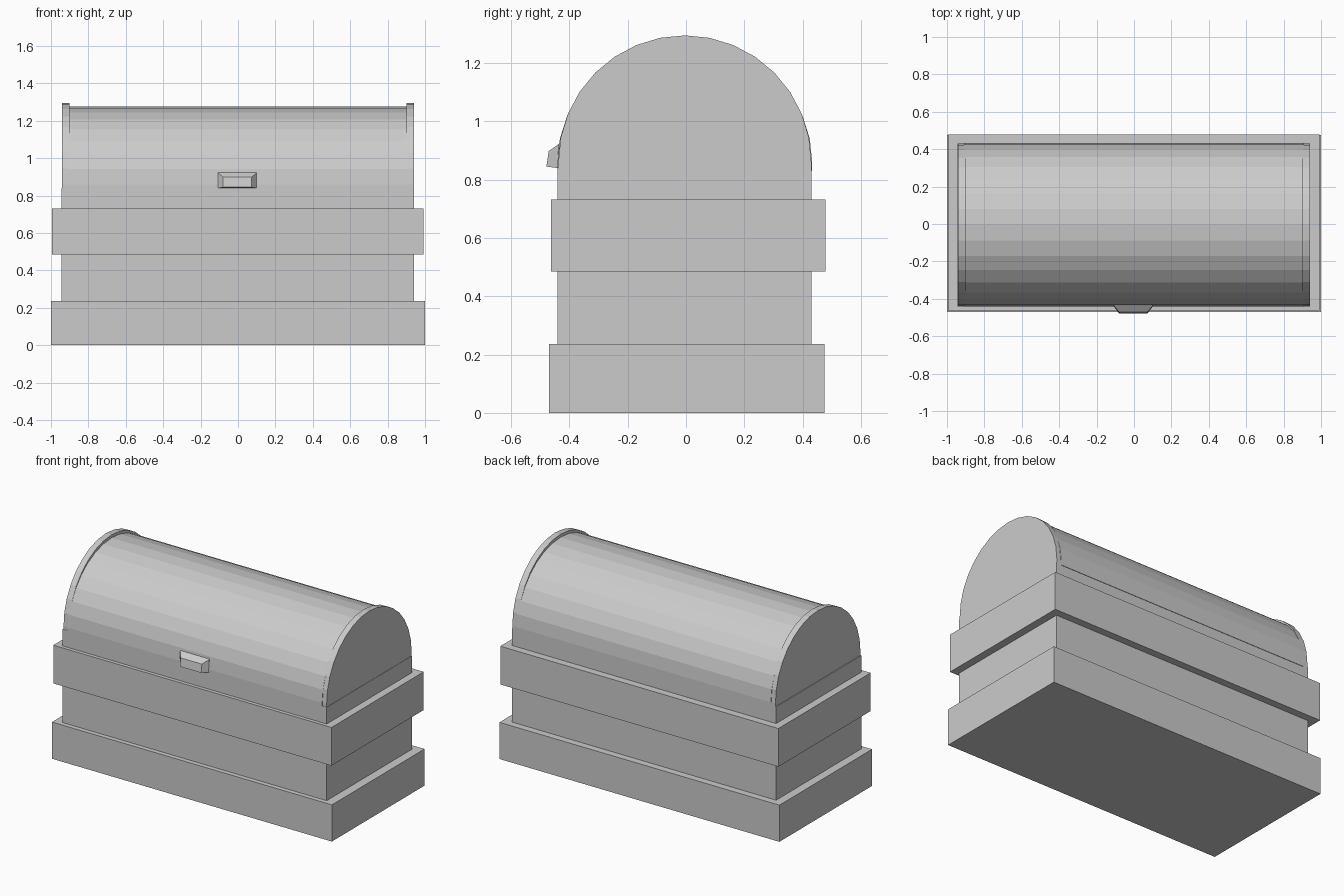
import bpy, bmesh, math

if "Cube" in bpy.data.objects:
    bpy.data.objects.remove(bpy.data.objects["Cube"])


def make_object(name, rings):
    """Solid from a list of matching rings, capped at both ends."""
    bm = bmesh.new()
    loops = [[bm.verts.new(p) for p in ring] for ring in rings]
    n = len(loops[0])
    for a, b in zip(loops, loops[1:]):
        for i in range(n):
            j = (i + 1) % n
            bm.faces.new((a[i], a[j], b[j], b[i]))
    bm.faces.new(loops[0])
    bm.faces.new(loops[-1])
    bmesh.ops.recalc_face_normals(bm, faces=bm.faces)
    mesh = bpy.data.meshes.new(name)
    bm.to_mesh(mesh)
    bm.free()
    obj = bpy.data.objects.new(name, mesh)
    bpy.context.collection.objects.link(obj)
    return obj


def box(name, x0, x1, y0, y1, z0, z1):
    rect = [(x0, y0), (x1, y0), (x1, y1), (x0, y1)]
    return make_object(name, [[(x, y, z) for x, y in rect] for z in (z0, z1)])


def arch(name, x0, x1, ry, rz, yc=-0.004, zc=0.86, base=0.83, sides=16):
    """Half-ellipse profile with a short straight foot, extruded along x."""
    prof = [(yc + ry, base)]
    for i in range(sides + 1):
        t = math.pi * i / sides
        prof.append((yc + ry * math.cos(t), zc + rz * math.sin(t)))
    prof.append((yc - ry, base))
    return make_object(name, [[(x, y, z) for y, z in prof] for x in (x0, x1)])


# Chest body with two wider bands
box("bottom_band", -1.0, 1.0, -0.47, 0.475, 0.0, 0.237)
box("chest_body", -0.945, 0.942, -0.44, 0.43, 0.2, 0.84)
box("upper_band", -0.995, 0.992, -0.463, 0.478, 0.485, 0.732)

# Barrel lid, with slightly taller rims at both ends
arch("lid_barrel", -0.91, 0.91, 0.437, 0.416)
for side, x0, x1 in (("left", -0.94, -0.9), ("right", 0.9, 0.94)):
    arch(f"lid_rim_{side}", x0, x1, 0.434, 0.435)

# Tapered latch on the lid front
back = [(-0.107, -0.42, 0.84), (0.1, -0.42, 0.84),
        (0.1, -0.43, 0.928), (-0.107, -0.43, 0.928)]
middle = [(-0.107, -0.441, 0.84), (0.1, -0.441, 0.84),
          (0.1, -0.437, 0.922), (-0.107, -0.437, 0.922)]
front = [(-0.08, -0.479, 0.845), (0.072, -0.479, 0.845),
         (0.072, -0.471, 0.898), (-0.08, -0.471, 0.898)]
make_object("latch", [back, middle, front])
